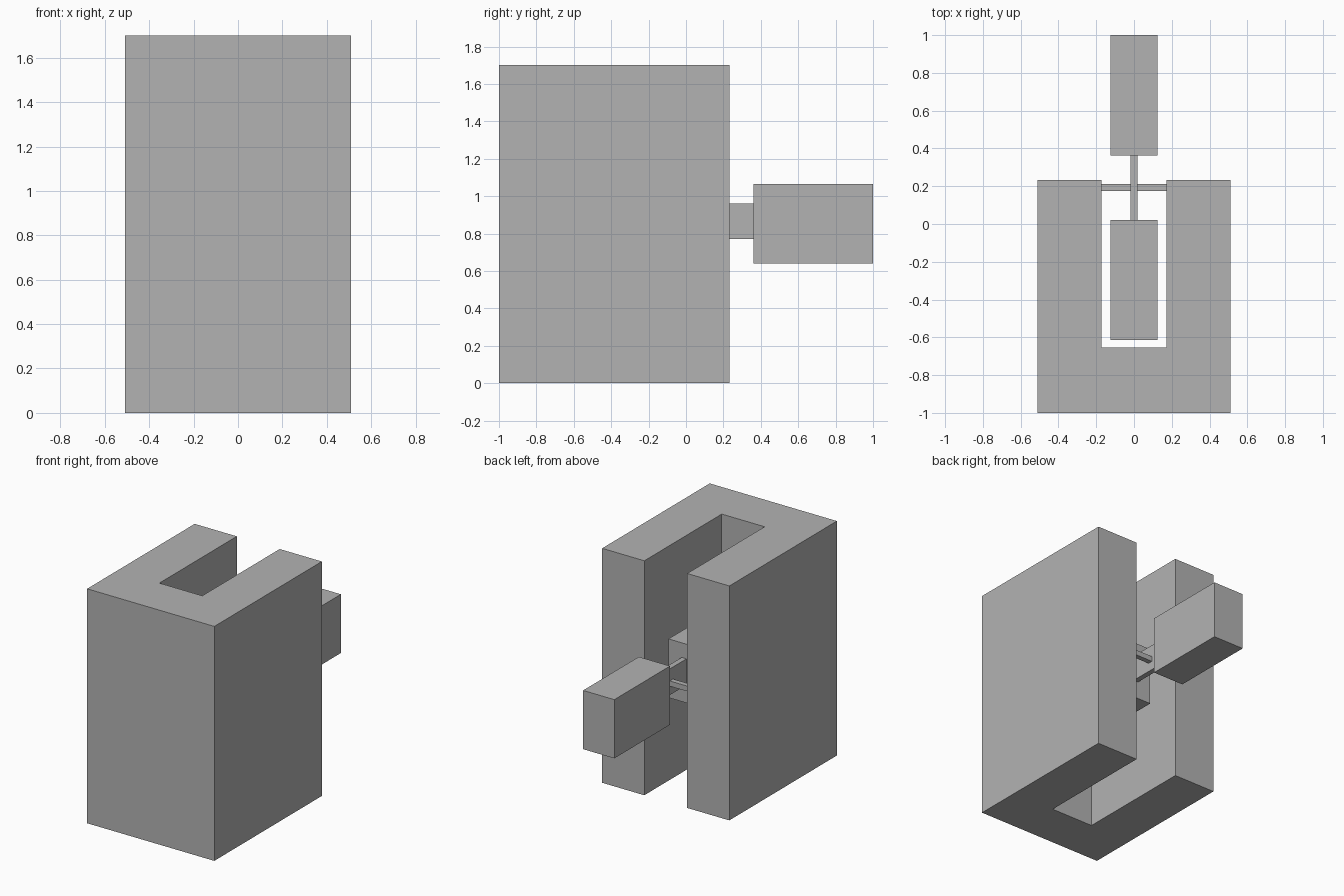
import bpy
import bmesh
from mathutils import Vector

if "Cube" in bpy.data.objects:
    bpy.data.objects.remove(bpy.data.objects["Cube"], do_unlink=True)

# One plain grey for everything
grey = bpy.data.materials.new("plain grey")
grey.use_nodes = True
grey.diffuse_color = (0.45, 0.45, 0.45, 1)
grey.node_tree.nodes["Principled BSDF"].inputs["Base Color"].default_value = grey.diffuse_color


def finish(name, bm):
    bmesh.ops.recalc_face_normals(bm, faces=bm.faces)
    mesh = bpy.data.meshes.new(name)
    bm.to_mesh(mesh)
    bm.free()
    mesh.materials.append(grey)
    obj = bpy.data.objects.new(name, mesh)
    bpy.context.collection.objects.link(obj)
    return obj


def box(name, half_width, y_range, z_range):
    """Box centred on x = 0."""
    bm = bmesh.new()
    bmesh.ops.create_cube(bm, size=1)
    low = Vector((-half_width, y_range[0], z_range[0]))
    high = Vector((half_width, y_range[1], z_range[1]))
    for v in bm.verts:
        v.co = Vector([(a + b) / 2 + c * (b - a) for a, b, c in zip(low, high, v.co)])
    return finish(name, bm)


# Housing: U-shaped plan, open to the back, raised to full height
half_plan = [(0.51, -1), (0.51, 0.232), (0.172, 0.232), (0.172, -0.655)]
plan = half_plan + [(-x, y) for x, y in reversed(half_plan)]
bm = bmesh.new()
base = bm.faces.new([bm.verts.new((x, y, 0)) for x, y in plan])
raised = bmesh.ops.extrude_face_region(bm, geom=[base], use_keep_orig=True)
top_verts = [g for g in raised["geom"] if isinstance(g, bmesh.types.BMVert)]
bmesh.ops.translate(bm, verts=top_verts, vec=(0, 0, 1.7))
finish("housing", bm)

# Lever: two equal blocks joined by a thin plate
block_height = (0.64, 1.066)
box("inner_block", 0.125, (-0.615, 0.022), block_height)
box("outer_block", 0.125, (0.362, 1), block_height)
box("link_plate", 0.019, (0.022, 0.362), (0.77, 0.96))

# Pivot bar across the slot
box("pivot_bar", 0.172, (0.175, 0.212), (0.834, 0.872))
